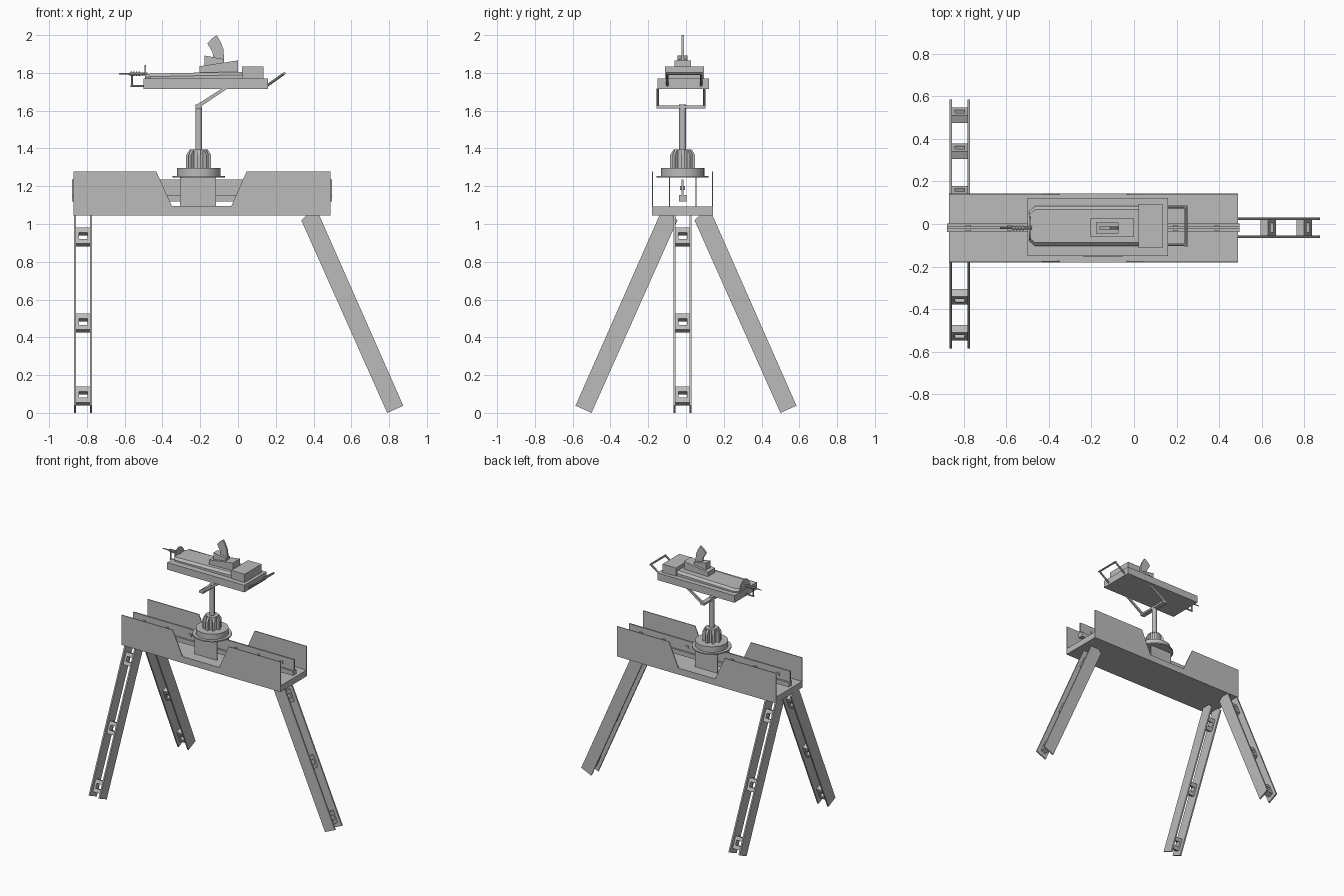
import bpy, bmesh, math
from mathutils import Matrix, Vector

if "Cube" in bpy.data.objects:
    bpy.data.objects.remove(bpy.data.objects["Cube"])

grey = bpy.data.materials.new("plain_grey")
grey.diffuse_color = (0.5, 0.5, 0.5, 1)
grey.use_nodes = True
grey.node_tree.nodes["Principled BSDF"].inputs["Base Color"].default_value = grey.diffuse_color
CY = -0.018            # centre plane of the bench and head
PX = -0.208            # pedestal axis


def finish(name, bm, smooth=False):
    bmesh.ops.recalc_face_normals(bm, faces=bm.faces)
    me = bpy.data.meshes.new(name)
    bm.to_mesh(me)
    bm.free()
    me.materials.append(grey)
    ob = bpy.data.objects.new(name, me)
    bpy.context.collection.objects.link(ob)
    if smooth:
        bpy.ops.object.select_all(action='DESELECT')
        bpy.context.view_layer.objects.active = ob
        ob.select_set(True)
        bpy.ops.object.shade_smooth_by_angle(angle=math.radians(35))
    return ob


def add_box(bm, x0, x1, y0, y1, z0, z1, m=Matrix()):
    c = Vector(((x0 + x1) / 2, (y0 + y1) / 2, (z0 + z1) / 2))
    s = Matrix.Diagonal((x1 - x0, y1 - y0, z1 - z0, 1))
    bmesh.ops.create_cube(bm, size=1, matrix=m @ Matrix.Translation(c) @ s)


def add_prism(bm, pts, y0, y1, m=Matrix()):
    """Profile in x,z extruded from y0 to y1."""
    a = [bm.verts.new(m @ Vector((x, y0, z))) for x, z in pts]
    b = [bm.verts.new(m @ Vector((x, y1, z))) for x, z in pts]
    bm.faces.new(a)
    bm.faces.new(b[::-1])
    for i in range(len(pts)):
        j = (i + 1) % len(pts)
        bm.faces.new((a[i], b[i], b[j], a[j]))


def add_rod(bm, p, q, r, r2=None, n=10):
    p, q = Vector(p), Vector(q)
    d = q - p
    m = Matrix.Translation((p + q) / 2) @ d.to_track_quat('Z', 'Y').to_matrix().to_4x4()
    bmesh.ops.create_cone(bm, cap_ends=True, segments=n, radius1=r,
                          radius2=r if r2 is None else r2, depth=d.length, matrix=m)


def box(name, *dims):
    bm = bmesh.new()
    add_box(bm, *dims)
    return finish(name, bm)


def prism(name, pts, y0, y1):
    bm = bmesh.new()
    add_prism(bm, pts, y0, y1)
    return finish(name, bm)


def rods(name, segs, n=10):
    bm = bmesh.new()
    for s in segs:
        add_rod(bm, *s, n=n)
    return finish(name, bm, True)


# Legs: two flat plates joined by three open brackets
leg_profile = [(0.5, 0), (0.585, 0.038), (0.14, 1.047), (0.075, 1.047), (0.045, 1.02)]
tilt = math.atan(0.4405)
for name, loc, ang in (("front_leg", (-0.82, 0, 0), -90), ("back_leg", (-0.82, 0, 0), 90),
                       ("end_leg", (0.29, CY, 0), 0)):
    base = Matrix.Translation(loc) @ Matrix.Rotation(math.radians(ang), 4, 'Z')
    bm = bmesh.new()
    for s in (-1, 1):
        add_prism(bm, leg_profile, s * 0.037, s * 0.048, base)
    finish(name, bm)
    bm = bmesh.new()
    for z in (0.09, 0.475, 0.93):
        m = base @ Matrix.Translation((0.5425 - 0.4405 * (z - 0.019), 0, z)) \
            @ Matrix.Rotation(-tilt, 4, 'Y')
        for s in (-1, 1):
            a, b = sorted((s * 0.018, s * 0.046))
            add_box(bm, -0.02, 0.02, -0.037, 0.037, a, b, m)
            a, b = sorted((s * 0.022, s * 0.037))
            add_box(bm, -0.02, 0.02, a, b, -0.018, 0.018, m)
    finish(name + "_brackets", bm)

# Bench: floor slab and notched side walls
box("bench_floor", -0.87, 0.49, -0.175, 0.14, 1.045, 1.093)
wall = [(-0.87, 1.045), (0.49, 1.045), (0.49, 1.277), (0.045, 1.277), (-0.035, 1.095),
        (-0.35, 1.095), (-0.432, 1.277), (-0.87, 1.277)]
prism("bench_front_wall", wall, -0.18, -0.174)
prism("bench_back_wall", wall, 0.138, 0.144)

# Central rail with small lugs
bm = bmesh.new()
add_box(bm, -0.88, 0.497, CY - 0.02, CY + 0.02, 1.118, 1.153)
add_box(bm, -0.88, 0.497, CY - 0.006, CY + 0.006, 1.153, 1.236)
finish("centre_rail", bm)
bm = bmesh.new()
for i in range(7):
    x = -0.78 + i * 0.195
    add_box(bm, x - 0.012, x + 0.012, CY - 0.013, CY + 0.013, 1.18, 1.2)
finish("rail_lugs", bm)

# Pedestal: cheek plates, flange, disc, ribbed hub and pole
for name, y in (("pedestal_front_cheek", CY - 0.07), ("pedestal_back_cheek", CY + 0.07)):
    box(name, -0.307, -0.117, y - 0.003, y + 0.003, 1.09, 1.248)
for name, z0, z1, r, n in (("pedestal_flange", 1.245, 1.254, 0.138, 40),
                           ("pedestal_disc", 1.254, 1.297, 0.115, 40),
                           ("pedestal_hub", 1.297, 1.395, 0.044, 24),
                           ("pole", 1.39, 1.632, 0.018, 20)):
    rods(name, [((PX, CY, z0), (PX, CY, z1), r)], n)
bm = bmesh.new()
for i in range(8):
    m = Matrix.Translation((PX, CY, 0)) @ Matrix.Rotation(i * math.pi / 4, 4, 'Z')
    add_prism(bm, [(0.03, 1.297), (0.066, 1.297), (0.066, 1.365), (0.047, 1.395), (0.03, 1.395)],
              -0.009, 0.009, m)
finish("hub_ribs", bm)

# Yoke carrying the head
box("yoke_bar", PX - 0.018, PX + 0.018, -0.155, 0.103, 1.612, 1.627)
bm = bmesh.new()
for y in (-0.155, 0.091):
    add_prism(bm, [(-0.226, 1.627), (-0.226, 1.613), (-0.19, 1.627), (-0.055, 1.718), (-0.083, 1.718)],
              y, y + 0.012)
finish("yoke_arms", bm)

# Head: lower tray, chamfered cover and rear block
box("head_tray", -0.5, 0.16, -0.15, 0.122, 1.715, 1.77)
bm = bmesh.new()
rings = []
for x, w, h in ((-0.493, 0.07, 1.792), (-0.465, 0.094, 1.796), (0.02, 0.094, 1.806)):
    sec = [(-w, 1.768), (-w, h - 0.016), (-w + 0.016, h), (w - 0.016, h), (w, h - 0.016), (w, 1.768)]
    rings.append([bm.verts.new((x, CY + 0.008 + y, z)) for y, z in sec])
for a, b in zip(rings, rings[1:]):
    for i in range(6):
        bm.faces.new((a[i], a[(i + 1) % 6], b[(i + 1) % 6], b[i]))
bm.faces.new(rings[0])
bm.faces.new(rings[-1][::-1])
finish("head_cover", bm)
box("head_rear_block", 0.02, 0.135, -0.112, 0.094, 1.768, 1.834)

# Top: sloped mount, second step and curved blade
prism("blade_mount", [(-0.205, 1.798), (0.0, 1.8), (0.0, 1.866), (-0.205, 1.835)], CY - 0.044, CY + 0.044)
prism("blade_step", [(-0.178, 1.835), (-0.073, 1.85), (-0.073, 1.872), (-0.178, 1.892)],
      CY - 0.026, CY + 0.026)
prism("blade", [(-0.13, 1.87), (-0.135, 1.91), (-0.162, 1.955), (-0.14, 1.98), (-0.113, 2.0),
                (-0.092, 1.965), (-0.077, 1.925), (-0.073, 1.86)], CY - 0.007, CY + 0.007)

# Rear handle
rods("rear_handle", [((0.15, -0.098, 1.73), (0.245, -0.098, 1.797), 0.007),
                     ((0.15, 0.08, 1.73), (0.245, 0.08, 1.797), 0.007),
                     ((0.245, -0.105, 1.797), (0.245, 0.087, 1.797), 0.007)])

# Nose: rounded plate, spindle with collars and wire loop
bm = bmesh.new()
turn = Matrix.Translation((-0.49, CY, 1.785)) @ Matrix.Rotation(math.pi / 2, 4, 'Z')
arc = [(0.055 * math.cos(t * math.pi / 10), 0.058 * math.sin(t * math.pi / 10)) for t in range(11)]
add_prism(bm, arc, -0.004, 0.004, turn)
finish("nose_plate", bm)
rods("spindle", [((-0.48, CY, 1.795), (-0.575, CY, 1.795), 0.008),
                 ((-0.575, CY, 1.795), (-0.63, CY, 1.795), 0.005, 0.003)]
     + [((-0.52 - i * 0.014, CY, 1.795), (-0.527 - i * 0.014, CY, 1.795), 0.012) for i in range(4)])
rods("nose_loop", [((-0.562, CY, 1.795), (-0.562, CY, 1.73), 0.006),
                   ((-0.568, CY, 1.73), (-0.495, CY, 1.73), 0.006)])
